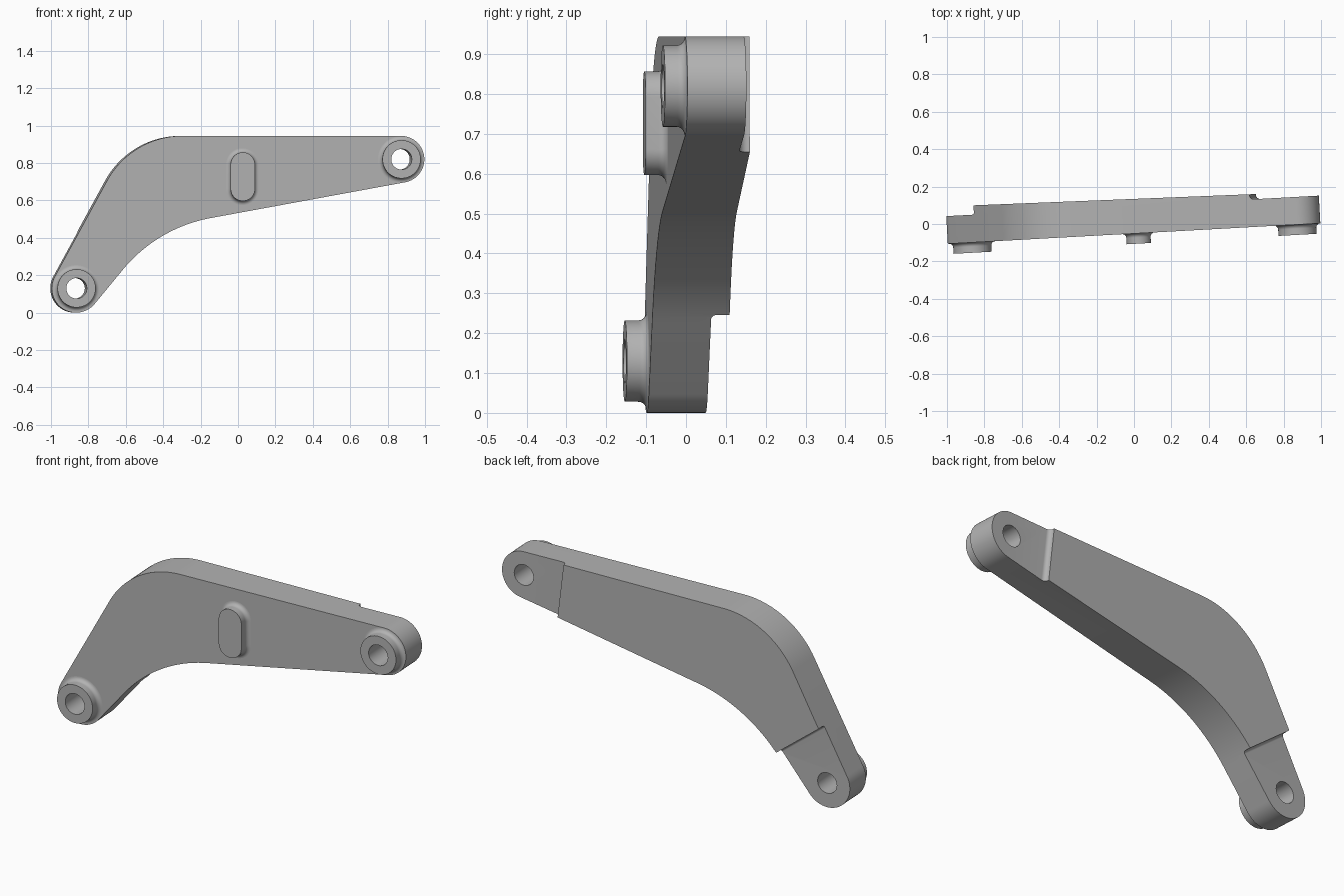
import bpy, bmesh
from math import radians, cos, sin, pi
from mathutils import Matrix, Vector

cube = bpy.data.objects.get("Cube")
if cube:
    bpy.data.objects.remove(cube, do_unlink=True)

FRONT = -0.051            # front face of the plate
PAD = FRONT + 0.148       # back face of the thinner end pads
BACK = FRONT + 0.185      # back face of the middle, before its taper
TAPER = -0.015
TURN = Matrix.Rotation(radians(3.15), 4, 'Z')
LEFT_EYE, RIGHT_EYE = (-0.87, 0.13), (0.87, 0.82)

metal = bpy.data.materials.new("grey_metal")
metal.use_nodes = True
grey = (0.45, 0.45, 0.45, 1)
metal.diffuse_color = grey
metal.node_tree.nodes["Principled BSDF"].inputs["Base Color"].default_value = grey


def arc(center, r, start, end, steps):
    angles = [radians(start + (end - start) * i / steps) for i in range(steps + 1)]
    return [(center[0] + r * cos(a), center[1] + r * sin(a)) for a in angles]


def loft(name, rings):
    """Closed solid through a list of equal-length point rings."""
    bm = bmesh.new()
    loops = [[bm.verts.new(p) for p in ring] for ring in rings]
    n = len(loops[0])
    for a, b in zip(loops, loops[1:]):
        for i in range(n):
            j = (i + 1) % n
            bm.faces.new((a[i], a[j], b[j], b[i]))
    bm.faces.new(loops[0])
    bm.faces.new(loops[-1])
    bmesh.ops.recalc_face_normals(bm, faces=bm.faces)
    mesh = bpy.data.meshes.new(name)
    bm.to_mesh(mesh)
    bm.free()
    mesh.materials.append(metal)
    obj = bpy.data.objects.new(name, mesh)
    bpy.context.collection.objects.link(obj)
    return obj


def boss(name, center, r, half_length, height=0.055, fillet=0.022):
    """Raised round or slot-shaped boss with a fillet at its foot."""
    cx, cz = center
    profile = [(r + fillet - 0.002, 0.01), (r + fillet, 0)]
    for i in range(1, 9):
        a = i / 8 * pi / 2
        profile.append((r + fillet * (1 - sin(a)), -fillet * (1 - cos(a))))
    profile.append((r, -height))
    rings = []
    for radius, y in profile:
        if half_length:
            outline = (arc((cx, cz + half_length), radius, 0, 180, 24)
                       + arc((cx, cz - half_length), radius, 180, 360, 24))
        else:
            outline = arc(center, radius, 0, 360, 64)[:-1]
        rings.append([(x, FRONT + y, z) for x, z in outline])
    return loft(name, rings)


def hole_cutter(name, center):
    circle = arc(center, 0.055, 0, 360, 48)[:-1]
    return loft(name, [[(x, y, z) for x, z in circle] for y in (-0.4, 0.4)])


def step_cutter(name, start, end, fillet, side):
    """Removes the back of one end, leaving a filleted step along a line."""
    a, b = Vector((start[0], 0, start[1])), Vector((end[0], 0, end[1]))
    along = (b - a).normalized()
    out = Vector((-along.z, 0, along.x)) * side
    section = [(0, 0.4), (0, PAD + fillet)]
    section += arc((fillet, PAD + fillet), fillet, 180, 270, 8)[1:]
    section += [(0.6, PAD), (0.6, 0.4)]
    return loft(name, [[tuple(p + out * u + Vector((0, y, 0))) for u, y in section]
                       for p in (a - along * 0.2, b + along * 0.2)])


def cut(obj, cutters):
    bpy.context.view_layer.objects.active = obj
    for cutter in cutters:
        mod = obj.modifiers.new("cut", 'BOOLEAN')
        mod.operation = 'DIFFERENCE'
        mod.solver = 'EXACT'
        mod.object = cutter
        bpy.ops.object.modifier_apply(modifier=mod.name)


# Bent arm plate with rounded ends
outline = (arc(LEFT_EYE, 0.13, 151, 321, 32)
           + arc((-0.005, -0.278), 0.797, 141, 100.5, 24)
           + arc(RIGHT_EYE, 0.125, -79.5, 90, 32)
           + arc((-0.30, 0.485), 0.46, 90, 151, 24))
arm = loft("bent_arm", [[(x, FRONT, z) for x, z in outline],
                        [(x, BACK + TAPER * x, z) for x, z in outline]])

# Bosses on the front
left_boss = boss("left_end_boss", LEFT_EYE, 0.102, 0)
right_boss = boss("right_end_boss", RIGHT_EYE, 0.102, 0)
slot_boss = boss("middle_slot_boss", (0.02, 0.727), 0.065, 0.065)

# Through holes and stepped end pads
left_hole = hole_cutter("left_hole_cutter", LEFT_EYE)
right_hole = hole_cutter("right_hole_cutter", RIGHT_EYE)
left_step = step_cutter("left_step_cutter", (-0.845, 0.43), (-0.605, 0.245), 0.014, -1)
right_step = step_cutter("right_step_cutter", (0.625, 0.945), (0.66, 0.65), 0.022, 1)
cut(arm, [left_step, right_step, left_hole, right_hole])
cut(left_boss, [left_hole])
cut(right_boss, [right_hole])
for cutter in (left_hole, right_hole, left_step, right_step):
    bpy.data.objects.remove(cutter, do_unlink=True)

# Shading and the slight turn of the whole part
for obj in (arm, left_boss, right_boss, slot_boss):
    obj.data.transform(TURN)
    bpy.ops.object.select_all(action='DESELECT')
    obj.select_set(True)
    bpy.context.view_layer.objects.active = obj
    bpy.ops.object.shade_smooth_by_angle(angle=radians(30))
